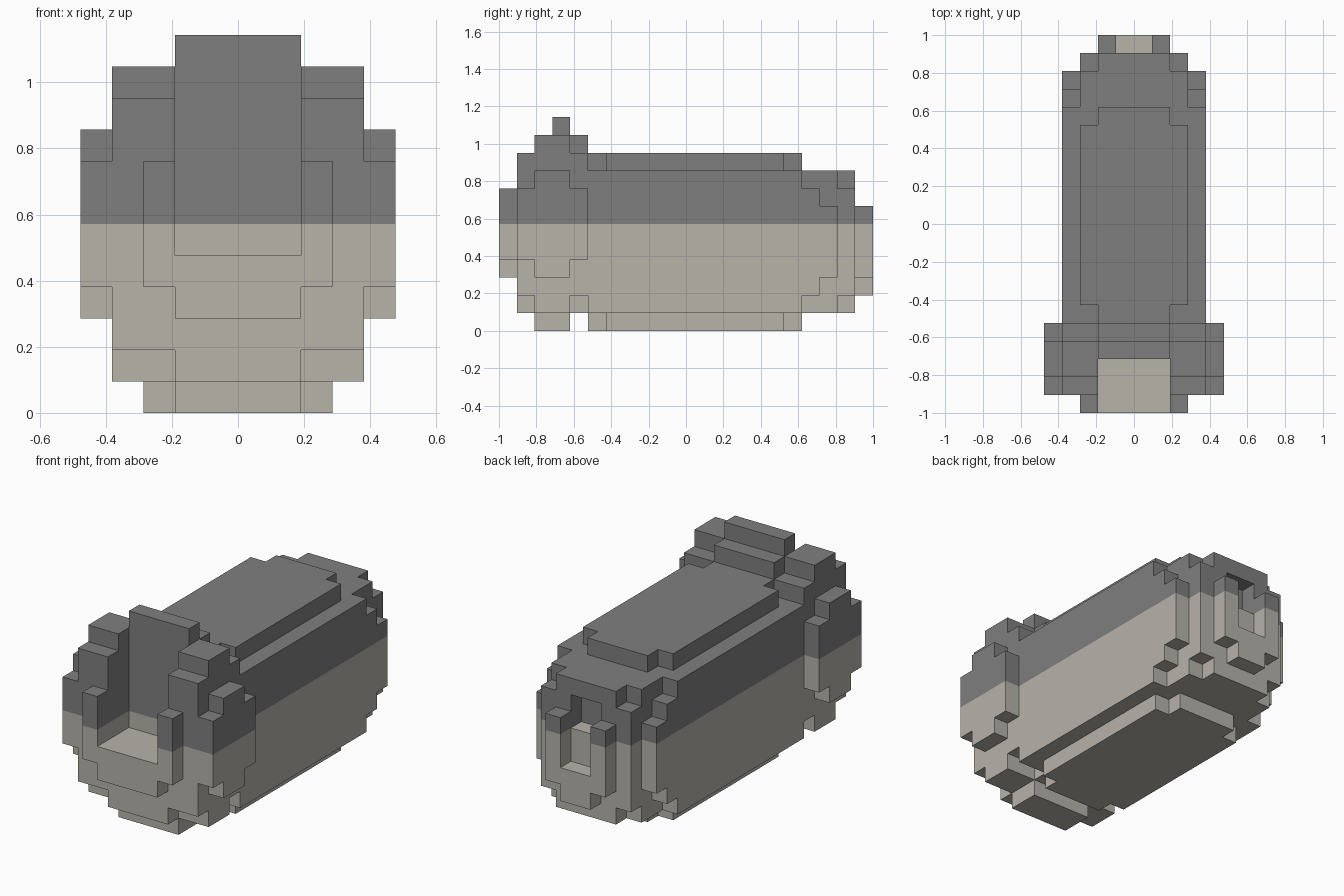
import bpy, bmesh
from math import radians
from mathutils import Vector

cube = bpy.data.objects.get("Cube")
if cube:
    bpy.data.objects.remove(cube, do_unlink=True)

UNIT = 2 / 21          # edge of one block
LENGTH = 21            # blocks front to back
SPLIT = 6              # block height where the colour changes


def make_material(name, colour):
    mat = bpy.data.materials.new(name)
    mat.use_nodes = True
    mat.diffuse_color = colour
    bsdf = next(n for n in mat.node_tree.nodes if n.type == 'BSDF_PRINCIPLED')
    bsdf.inputs["Base Color"].default_value = colour
    return mat


materials = [make_material("warm_light_grey", (0.474, 0.451, 0.402, 1)),
             make_material("dark_grey", (0.212, 0.212, 0.212, 1))]


def slab(half, y0, y1, z0, z1):
    """Blocks of a box centred on x = 0."""
    return {(x, y, z) for x in range(-half, half)
            for y in range(y0, y1) for z in range(z0, z1)}


def union(*boxes):
    return set().union(*(slab(*b) for b in boxes))


# Main hull with stepped top and bottom plates
hull = union((4, 5, 17, 1, 9),
             (3, 6, 16, 0, 10), (2, 5, 17, 0, 10))

# Rounded rear end with a small recess
rear_end = union((4, 17, 18, 2, 8), (4, 18, 19, 3, 7), (3, 17, 19, 1, 9),
                 (3, 19, 20, 2, 8), (2, 19, 20, 1, 9)) - slab(1, 19, 20, 6, 8)

# Forked tail socket
tail_socket = union((2, 20, 21, 3, 7), (1, 20, 21, 2, 4)) - slab(1, 20, 21, 4, 7)

# Wide front collar, open at the top in front of the raised wall
mouth = slab(2, 0, 3, 5, 12)
collar = union((4, 1, 5, 2, 10), (2, 1, 5, 1, 11),
               (4, 2, 4, 1, 11), (2, 2, 4, 0, 12),
               (5, 1, 5, 4, 8), (5, 2, 4, 3, 9)) - mouth

# Front lip with two prongs
front_lip = union((3, 0, 1, 4, 8), (2, 0, 1, 3, 9)) - mouth

parts = {"hull": hull, "rear_end": rear_end, "tail_socket": tail_socket,
         "front_collar": collar, "front_lip": front_lip}
solid = set().union(*parts.values())


def build(name, cells):
    """Skin the exposed sides of the blocks and merge them into flat panels."""
    bm = bmesh.new()
    corners = {}

    def corner(p):
        key = tuple(p)
        if key not in corners:
            x, y, z = key
            corners[key] = bm.verts.new(Vector((x, y - LENGTH / 2, z)) * UNIT)
        return corners[key]

    for cell in sorted(cells):
        for axis in range(3):
            for side in (0, 1):
                beside = list(cell)
                beside[axis] += 2 * side - 1
                if tuple(beside) in solid:
                    continue
                loop = []
                for a, b in ((0, 0), (1, 0), (1, 1), (0, 1)):
                    p = list(cell)
                    p[axis] += side
                    p[(axis + 1) % 3] += a
                    p[(axis + 2) % 3] += b
                    loop.append(corner(p))
                face = bm.faces.new(loop if side else loop[::-1])
                face.material_index = int(cell[2] >= SPLIT)
    bmesh.ops.dissolve_limit(bm, angle_limit=radians(1), verts=bm.verts[:],
                             edges=bm.edges[:], delimit={'MATERIAL'})
    mesh = bpy.data.meshes.new(name)
    bm.to_mesh(mesh)
    bm.free()
    for mat in materials:
        mesh.materials.append(mat)
    obj = bpy.data.objects.new(name, mesh)
    bpy.context.collection.objects.link(obj)


for part_name, part_cells in parts.items():
    build(part_name, part_cells)
